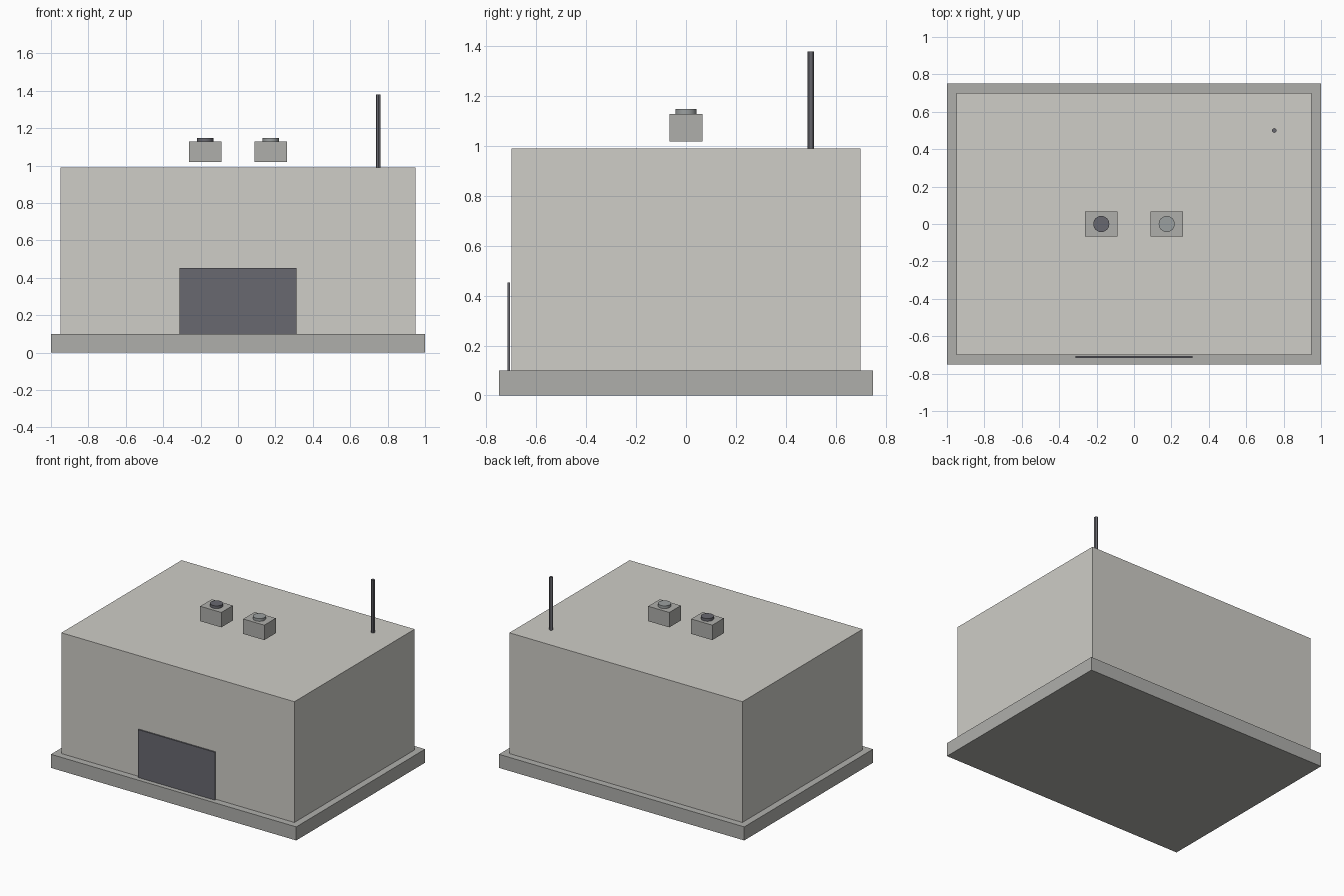
import bpy

if "Cube" in bpy.data.objects:
    bpy.data.objects.remove(bpy.data.objects["Cube"])


def material(name, rgb):
    m = bpy.data.materials.new(name)
    m.diffuse_color = (*rgb, 1)
    m.use_nodes = True
    m.node_tree.nodes["Principled BSDF"].inputs["Base Color"].default_value = m.diffuse_color
    return m


WALL = material("pale_wall", (0.62, 0.61, 0.57))
TRIM = material("mid_grey", (0.43, 0.43, 0.41))
FAN = material("cool_grey", (0.33, 0.35, 0.35))
DARK = material("dark_grey", (0.14, 0.14, 0.16))


def box(name, x, y, z, mat):
    """Box from (min, max) ranges on each axis."""
    bpy.ops.mesh.primitive_cube_add(size=1, location=[(a + b) / 2 for a, b in (x, y, z)])
    ob = bpy.context.object
    ob.name = name
    ob.scale = [b - a for a, b in (x, y, z)]
    bpy.ops.object.transform_apply(location=False, rotation=False, scale=True)
    ob.data.materials.append(mat)


def cylinder(name, x, y, z, radius, sides, mat):
    """Upright cylinder with a (min, max) height range."""
    bpy.ops.mesh.primitive_cylinder_add(vertices=sides, radius=radius, depth=z[1] - z[0],
                                        location=(x, y, (z[0] + z[1]) / 2))
    ob = bpy.context.object
    ob.name = name
    ob.data.materials.append(mat)
    bpy.ops.object.shade_smooth_by_angle()


# Foundation, building and front door
box("foundation", (-1, 1), (-0.75, 0.75), (0, 0.1), TRIM)
box("building", (-0.95, 0.95), (-0.7, 0.7), (0.1, 0.99), WALL)
box("door", (-0.3125, 0.3125), (-0.716, -0.706), (0.1, 0.453), DARK)

# Rooftop vent units, floating slightly above the roof, each with a fan
for side, cx, fan_mat in (("left", -0.175, DARK), ("right", 0.175, FAN)):
    box(f"vent_unit_{side}", (cx - 0.086, cx + 0.086), (-0.067, 0.067), (1.018, 1.128), TRIM)
    cylinder(f"vent_fan_{side}", cx, 0, (1.128, 1.148), 0.043, 24, fan_mat)

# Antenna mast
cylinder("antenna", 0.75, 0.5, (0.99, 1.379), 0.0125, 12, DARK)
